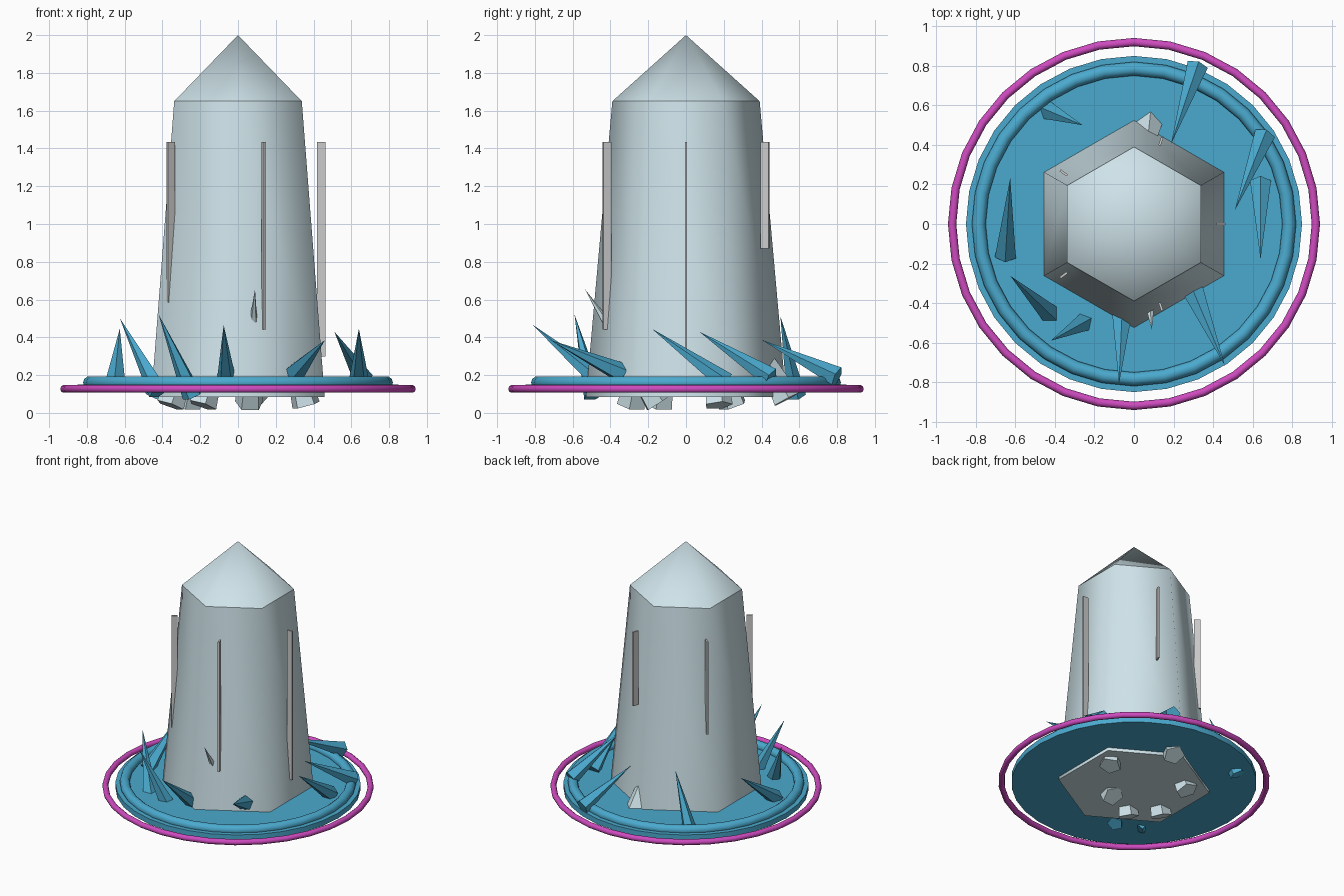
import bpy, bmesh, math
from mathutils import Vector, Matrix

if "Cube" in bpy.data.objects:
    bpy.data.objects.remove(bpy.data.objects["Cube"])


def material(name, rgb):
    m = bpy.data.materials.new(name)
    m.diffuse_color = (*rgb, 1)
    m.use_nodes = True
    m.node_tree.nodes["Principled BSDF"].inputs["Base Color"].default_value = m.diffuse_color
    return m


ICE = material("pale_crystal", (0.62, 0.77, 0.82))
BLUE = material("blue_crystal", (0.07, 0.40, 0.62))
PINK = material("magenta_glow", (0.62, 0.07, 0.52))


def add_object(name, bm, mat=None, smooth=None):
    bmesh.ops.recalc_face_normals(bm, faces=bm.faces)
    me = bpy.data.meshes.new(name)
    bm.to_mesh(me)
    bm.free()
    if mat:
        me.materials.append(mat)
    if smooth:
        me.shade_smooth()
        me.set_sharp_from_angle(angle=math.radians(smooth))
    ob = bpy.data.objects.new(name, me)
    bpy.context.collection.objects.link(ob)
    return ob


def turned(name, profile, sides, mat, smooth):
    """Solid of stacked polygons with corners on the y axis; radius 0 makes a point."""
    bm = bmesh.new()
    rings = []
    for r, z in profile:
        n = sides if r > 0 else 1
        rings.append([bm.verts.new((r * math.sin(math.tau * i / n),
                                    r * math.cos(math.tau * i / n), z)) for i in range(n)])
    for a, b in zip(rings, rings[1:]):
        for i in range(sides):
            j = (i + 1) % sides
            if len(b) == 1:
                bm.faces.new((a[i], a[j], b[0]))
            else:
                bm.faces.new((a[i], a[j], b[j], b[i]))
    for ring in (rings[0], rings[-1]):
        if len(ring) > 1:
            bm.faces.new(ring)
    return add_object(name, bm, mat, smooth)


def ring(name, major, minor, z, mat):
    bm = bmesh.new()
    n, k = 32, 10
    grid = [[bm.verts.new(((major + minor * math.cos(math.tau * j / k)) * math.sin(math.tau * i / n),
                           (major + minor * math.cos(math.tau * j / k)) * math.cos(math.tau * i / n),
                           z + minor * math.sin(math.tau * j / k))) for j in range(k)]
            for i in range(n)]
    for i in range(n):
        for j in range(k):
            i2, j2 = (i + 1) % n, (j + 1) % k
            bm.faces.new((grid[i][j], grid[i2][j], grid[i2][j2], grid[i][j2]))
    return add_object(name, bm, mat, 60)


def shard(name, base, tip, radius, mat):
    base, tip = Vector(base), Vector(tip)
    axis = tip - base
    bm = bmesh.new()
    bmesh.ops.create_cone(bm, cap_ends=True, segments=5, radius1=radius, radius2=0,
                          depth=axis.length)
    bmesh.ops.remove_doubles(bm, verts=bm.verts, dist=1e-5)
    bm.transform(Matrix.Translation((base + tip) / 2)
                 @ axis.to_track_quat('Z', 'Y').to_matrix().to_4x4())
    return add_object(name, bm, mat)


# Central six-sided crystal and its pointed cap
turned("crystal_body", [(0.53, 0.085), (0.39, 1.65)], 6, ICE, 65)
turned("crystal_tip", [(0.39, 1.65), (0, 2.0)], 6, ICE, 65)

# Base disc with raised rim and outer glow ring
turned("base_disc", [(0.85, 0.11), (0.85, 0.15)], 32, BLUE, 40)
ring("base_rim", 0.785, 0.035, 0.16, BLUE)
ring("outer_ring", 0.92, 0.021, 0.127, PINK)

# Thin vertical veins, each longer than the one before
for i in range(5):
    bottom, top = 0.87 - 0.143 * i, 1.435
    bm = bmesh.new()
    bmesh.ops.create_cube(bm, size=1)
    bm.transform(Matrix.Rotation(math.radians(72 * (i + 1)), 4, 'Z')
                 @ Matrix.Translation((0.44, 0, (bottom + top) / 2))
                 @ Matrix.Diagonal((0.044, 0.012, top - bottom, 1)))
    add_object(f"vein_{i + 1}", bm)

# Blue shards leaning around the disc: base, tip
BLUE_SHARDS = [
    ((0.32, 0.80, 0.19), (0.187, 0.404, 0.385)),
    ((0.66, 0.45, 0.185), (0.51, 0.07, 0.43)),
    ((0.64, 0.21, 0.16), (0.64, -0.18, 0.445)),
    ((0.30, -0.34, 0.21), (0.46, -0.717, 0.385)),
    ((-0.06, -0.44, 0.15), (-0.076, -0.81, 0.465)),
    ((-0.24, -0.49, 0.09), (-0.42, -0.59, 0.52)),
    ((-0.42, -0.46, 0.11), (-0.625, -0.263, 0.50)),
    ((-0.65, -0.16, 0.15), (-0.626, 0.232, 0.445)),
    ((-0.45, 0.58, 0.09), (-0.26, 0.50, 0.51)),
]
for i, (b, t) in enumerate(BLUE_SHARDS):
    shard(f"blue_shard_{i + 1}", b, t, 0.056, BLUE)

# Pale shards rooted under the main crystal
PALE_SHARDS = [
    ((0.06, -0.15, 0.05), (0.09, -0.535, 0.655)),
    ((0.08, 0.53, 0.07), (0.05, 0.25, 0.60)),
    ((0.36, 0.17, 0.04), (0.20, 0.12, 0.65)),
    ((-0.19, -0.29, 0.04), (0.0, -0.18, 0.65)),
    ((-0.36, -0.14, 0.04), (-0.15, -0.05, 0.65)),
    ((-0.27, 0.25, 0.04), (-0.15, 0.05, 0.65)),
]
for i, (b, t) in enumerate(PALE_SHARDS):
    shard(f"pale_shard_{i + 1}", b, t, 0.078, ICE)
